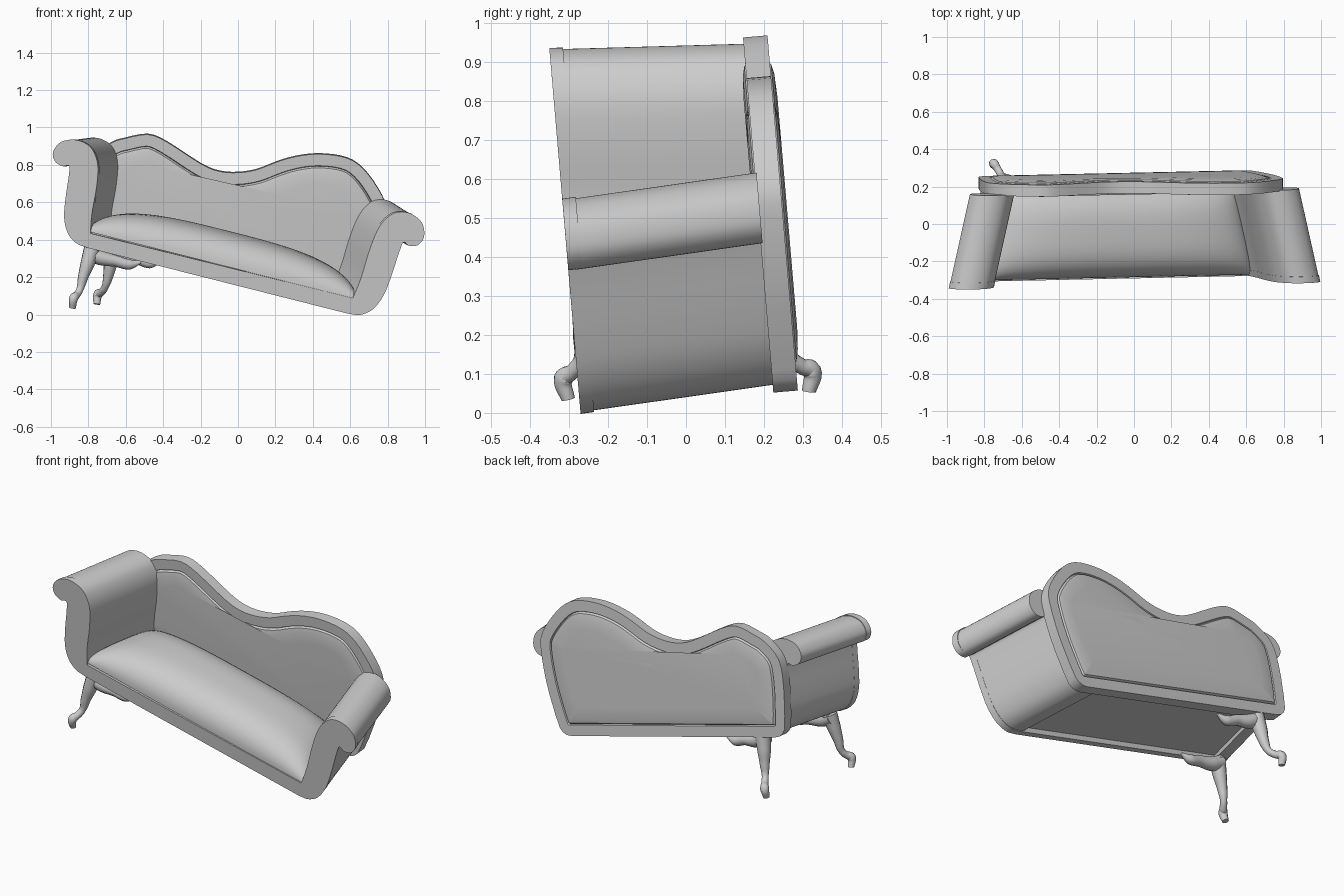
import bpy, bmesh, math
from mathutils import Vector

if "Cube" in bpy.data.objects:
    bpy.data.objects.remove(bpy.data.objects["Cube"])

# Tilted frame of the sofa: U along its length, V into depth, W up
U = Vector((.969, .021, -.245))
V = Vector((0, .996, .085))
W = U.cross(V)
ORIGIN = Vector((-.107, .015, .206))
FRONT, ARM_BACK, BACK = -.302, .20, .258


def place(s, v, h):
    return ORIGIN + U * s + V * v + W * h


def taper(s, v):
    """The arms draw together towards the back."""
    t = (v - FRONT) / (ARM_BACK - FRONT)
    return s - .115 * t * max(-1, min(1, s / .7))


def smooth(pts, n=5):
    """Open Catmull-Rom curve through 2D points."""
    P = [Vector(p) for p in pts]
    P = [P[0] * 2 - P[1]] + P + [P[-1] * 2 - P[-2]]
    out = []
    for i in range(1, len(P) - 2):
        a, b, c, d = P[i - 1:i + 3]
        for k in range(n):
            t = k / n
            out.append(.5 * (2 * b + (c - a) * t + (2 * a - 5 * b + 4 * c - d) * t * t
                             + (3 * b - a - 3 * c + d) * t ** 3))
    return out + [P[-2]]


def loft(bm, rings, caps=True):
    """Skin matching closed loops of points and cap both ends."""
    loops = [[bm.verts.new(p) for p in ring] for ring in rings]
    n = len(loops[0])
    for a, b in zip(loops, loops[1:]):
        for i in range(n):
            j = (i + 1) % n
            bm.faces.new((a[i], a[j], b[j], b[i]))
    bm.faces.new(loops[0])
    bm.faces.new(loops[-1][::-1])


def prism(bm, outline, v0, v1):
    loft(bm, [[place(taper(s, v), v, h) for s, h in outline] for v in (v0, v1)])


def finish(name, bm, angle=35):
    bmesh.ops.recalc_face_normals(bm, faces=bm.faces)
    me = bpy.data.meshes.new(name)
    bm.to_mesh(me)
    bm.free()
    ob = bpy.data.objects.new(name, me)
    bpy.context.collection.objects.link(ob)
    bpy.ops.object.select_all(action='DESELECT')
    ob.select_set(True)
    bpy.context.view_layer.objects.active = ob
    bpy.ops.object.shade_smooth_by_angle(angle=math.radians(angle))


# Scroll arm outline, from the bottom rail up the outside and down the inside
arm = smooth([(.70, 0), (.729, .001), (.785, .011), (.839, .054), (.876, .135), (.892, .245),
              (.902, .39), (.912, .445), (.945, .433), (.99, .45), (1.01, .50), (.985, .565),
              (.925, .60), (.86, .60), (.807, .568), (.764, .488), (.745, .36),
              (.738, .205), (.722, .087)])
left_arm = [Vector((-s * (1 + .03 * h), h * .905)) for s, h in arm]

# Front fascia: one U-shaped board running scroll to scroll
bm = bmesh.new()
prism(bm, arm + left_arm[::-1], FRONT, FRONT + .035)
finish("front_fascia", bm)

# Upholstered rolled arms
for name, outline in (("right_arm", arm), ("left_arm", left_arm)):
    mid = sum(outline, Vector((0, 0))) / len(outline)
    bm = bmesh.new()
    prism(bm, [mid + (p - mid) * .985 for p in outline], FRONT + .02, ARM_BACK)
    finish(name, bm)

# Recessed bottom board
bm = bmesh.new()
prism(bm, [(-.76, .03), (.76, .03), (.76, .09), (-.76, .09)], FRONT + .02, ARM_BACK)
finish("bottom_board", bm)

# Domed seat cushion
bm = bmesh.new()
NS, NV = 48, 24
grid = []
for i in range(NS + 1):
    p = -math.cos(math.pi * i / NS)
    row = []
    for j in range(NV + 1):
        q = -math.cos(math.pi * j / NV)
        v = -.045 + .25 * q
        h = .085 + .163 * max(0, 1 - abs(p) ** 3) ** .38 * max(0, 1 - abs(q) ** 3) ** .5
        row.append(bm.verts.new(place(taper(.75 * p, v), v, h)))
    grid.append(row)
for i in range(NS):
    for j in range(NV):
        bm.faces.new((grid[i][j], grid[i + 1][j], grid[i + 1][j + 1], grid[i][j + 1]))
finish("seat_cushion", bm, 60)

# Serpentine back: frame with a padded panel on each side
crest = smooth([(-.775, .12), (-.80, .30), (-.795, .44), (-.725, .535), (-.65, .582),
                (-.544, .628), (-.437, .614), (-.233, .545), (-.127, .53), (-.028, .548),
                (.065, .588), (.152, .65), (.242, .704), (.354, .748), (.484, .768),
                (.581, .751), (.68, .685), (.775, .583), (.802, .49), (.80, .30), (.775, .12)], 3)


def back_outline(d):
    """Back outline moved inwards by d, with rounded bottom corners."""
    pts = []
    for i, p in enumerate(crest):
        t = (crest[min(i + 1, len(crest) - 1)] - crest[max(i - 1, 0)]).normalized()
        pts.append(p + Vector((t.y, -t.x)) * d)
    r = max(.075 - d, .008)
    arc = [(.765 - d - r + r * math.cos(a), d + r - r * math.sin(a))
           for a in (math.pi / 8 * k for k in range(5))]
    return pts + arc + [(-s, h) for s, h in arc[::-1]]


pad = [(.16, .012), (.10, .009), (.074, .003), (.066, -.010), (.062, 0), (0, 0)]
steps = [(d, .195 - push) for d, push in pad] + [(d, BACK + push) for d, push in pad[::-1]]
bm = bmesh.new()
loft(bm, [[place(s, v, h) for s, h in back_outline(d)] for d, v in steps])
finish("back_rest", bm)


# Cabriole legs (only the left pair) with a bracket running along the rail
def tube(name, pts):
    cu = bpy.data.curves.new(name, 'CURVE')
    cu.dimensions = '3D'
    cu.bevel_depth = 1
    cu.bevel_resolution = 4
    cu.use_fill_caps = True
    sp = cu.splines.new('BEZIER')
    sp.resolution_u = 6
    sp.bezier_points.add(len(pts) - 1)
    for b, (x, y, z, r) in zip(sp.bezier_points, pts):
        b.co, b.radius = (x, y, z), r
        b.handle_left_type = b.handle_right_type = 'AUTO'
    bpy.context.collection.objects.link(bpy.data.objects.new(name, cu))


tube("front_leg", [(-.78, -.245, .35, .045), (-.805, -.255, .27, .038), (-.828, -.262, .20, .028),
                   (-.845, -.27, .135, .019), (-.862, -.292, .105, .02),
                   (-.878, -.314, .088, .025), (-.885, -.302, .035, .018)])
tube("front_bracket", [(-.80, -.24, .335, .04), (-.74, -.24, .305, .04),
                       (-.65, -.235, .285, .03), (-.58, -.23, .268, .028), (-.52, -.23, .28, .008)])
tube("back_leg", [(-.66, .215, .37, .045), (-.68, .23, .28, .038), (-.693, .243, .21, .028),
                  (-.71, .262, .15, .019), (-.73, .295, .12, .02),
                  (-.748, .322, .108, .025), (-.755, .315, .055, .018)])
tube("back_bracket", [(-.68, .21, .36, .045), (-.62, .21, .32, .04),
                      (-.54, .205, .30, .03), (-.47, .20, .275, .028), (-.41, .20, .29, .008)])
